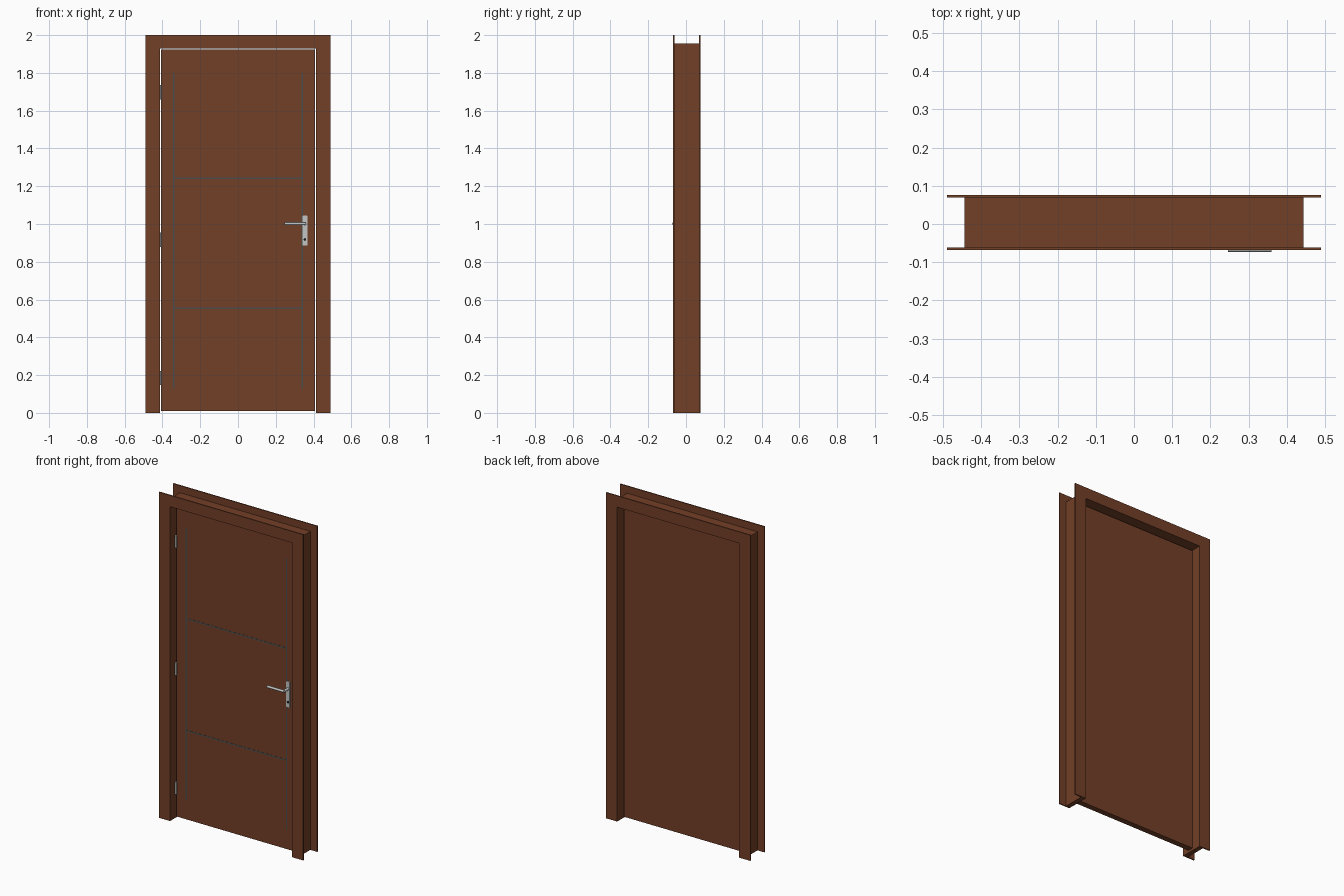
import bpy, bmesh, math
from mathutils import Matrix

cube = bpy.data.objects.get("Cube")
if cube:
    bpy.data.objects.remove(cube, do_unlink=True)


def material(name, color, rough=0.6):
    m = bpy.data.materials.new(name)
    m.use_nodes = True
    m.diffuse_color = (*color, 1)
    bsdf = m.node_tree.nodes["Principled BSDF"]
    bsdf.inputs["Base Color"].default_value = (*color, 1)
    bsdf.inputs["Roughness"].default_value = rough
    return m


WOOD = material("brown wood", (0.17, 0.05, 0.02))
METAL = material("light metal", (0.55, 0.56, 0.56), 0.4)
INLAY = material("grey inlay", (0.07, 0.075, 0.075))
DARK = material("dark keyhole", (0.01, 0.01, 0.01))


def finish(name, bm, mat):
    bmesh.ops.recalc_face_normals(bm, faces=bm.faces)
    me = bpy.data.meshes.new(name)
    bm.to_mesh(me)
    bm.free()
    me.materials.append(mat)
    ob = bpy.data.objects.new(name, me)
    bpy.context.collection.objects.link(ob)
    return ob


def box(name, x, y, z, mat, bevel=0):
    """Box from (min, max) ranges on each axis."""
    bm = bmesh.new()
    bmesh.ops.create_cube(bm, size=1)
    for v in bm.verts:
        for i, (lo, hi) in enumerate((x, y, z)):
            v.co[i] = hi if v.co[i] > 0 else lo
    if bevel:
        bmesh.ops.bevel(bm, geom=bm.edges[:], offset=bevel, segments=2, affect='EDGES')
    return finish(name, bm, mat)


def rod(name, center, radius, length, axis, mat, sides=16):
    bm = bmesh.new()
    rot = {'X': Matrix.Rotation(math.pi / 2, 4, 'Y'),
           'Y': Matrix.Rotation(math.pi / 2, 4, 'X'),
           'Z': Matrix.Identity(4)}[axis]
    bmesh.ops.create_cone(bm, cap_ends=True, segments=sides, radius1=radius,
                          radius2=radius, depth=length,
                          matrix=Matrix.Translation(center) @ rot)
    ob = finish(name, bm, mat)
    bpy.ops.object.select_all(action='DESELECT')
    ob.select_set(True)
    bpy.context.view_layer.objects.active = ob
    bpy.ops.object.shade_smooth_by_angle()
    return ob


def arch(name, outer, top, y, mat):
    """Three-sided frame around the opening, extruded from front to back."""
    bm = bmesh.new()
    a, b, h = outer, OPEN_X, OPEN_Z
    for quad in ([(-a, 0), (-b, 0), (-b, h), (-a, top)],
                 [(-a, top), (-b, h), (b, h), (a, top)],
                 [(a, top), (b, h), (b, 0), (a, 0)]):
        bm.faces.new([bm.verts.new((px, y[0], pz)) for px, pz in quad])
    bmesh.ops.remove_doubles(bm, verts=bm.verts, dist=0.0001)
    ext = bmesh.ops.extrude_face_region(bm, geom=bm.faces[:], use_keep_orig=True)
    verts = [g for g in ext["geom"] if isinstance(g, bmesh.types.BMVert)]
    bmesh.ops.translate(bm, verts=verts, vec=(0, y[1] - y[0], 0))
    return finish(name, bm, mat)


# Frame: jamb lining with a thin casing on each side
OPEN_X, OPEN_Z = 0.414, 1.93
arch("jamb", 0.443, 1.956, (-0.061, 0.069), WOOD)
arch("front_casing", 0.49, 2.0, (-0.068, -0.061), WOOD)
arch("back_casing", 0.49, 2.0, (0.069, 0.076), WOOD)

# Door leaf with a small gap all round
FACE = -0.015
box("door_leaf", (-0.408, 0.408), (FACE, 0.02), (0.01, 1.923), WOOD)

# Inlaid strips on the front
strip = (FACE - 0.001, FACE + 0.002)
for side, x in (("right", -0.34), ("left", 0.34)):
    box(side + "_inlay", (x - 0.004, x + 0.004), strip, (0.13, 1.8), INLAY)
for level, z in (("lower", 0.555), ("upper", 1.242)):
    box(level + "_inlay", (-0.336, 0.336), strip, (z - 0.004, z + 0.004), INLAY)

# Hinges
for i, z in enumerate((0.185, 0.917, 1.698)):
    rod(f"hinge_{i + 1}", (-0.41, FACE - 0.003, z), 0.006, 0.076, 'Z', METAL, 12)

# Handle: backplate, neck, lever and keyhole
HX = 0.354
box("handle_plate", (HX - 0.013, HX + 0.013), (FACE - 0.006, FACE), (0.885, 1.045), METAL, 0.002)
rod("handle_neck", (HX, FACE - 0.027, 1.0), 0.008, 0.046, 'Y', METAL)
rod("handle_lever", (0.303, -0.066, 1.002), 0.0075, 0.114, 'X', METAL)
rod("keyhole", (HX, FACE - 0.006, 0.918), 0.007, 0.004, 'Y', DARK)
